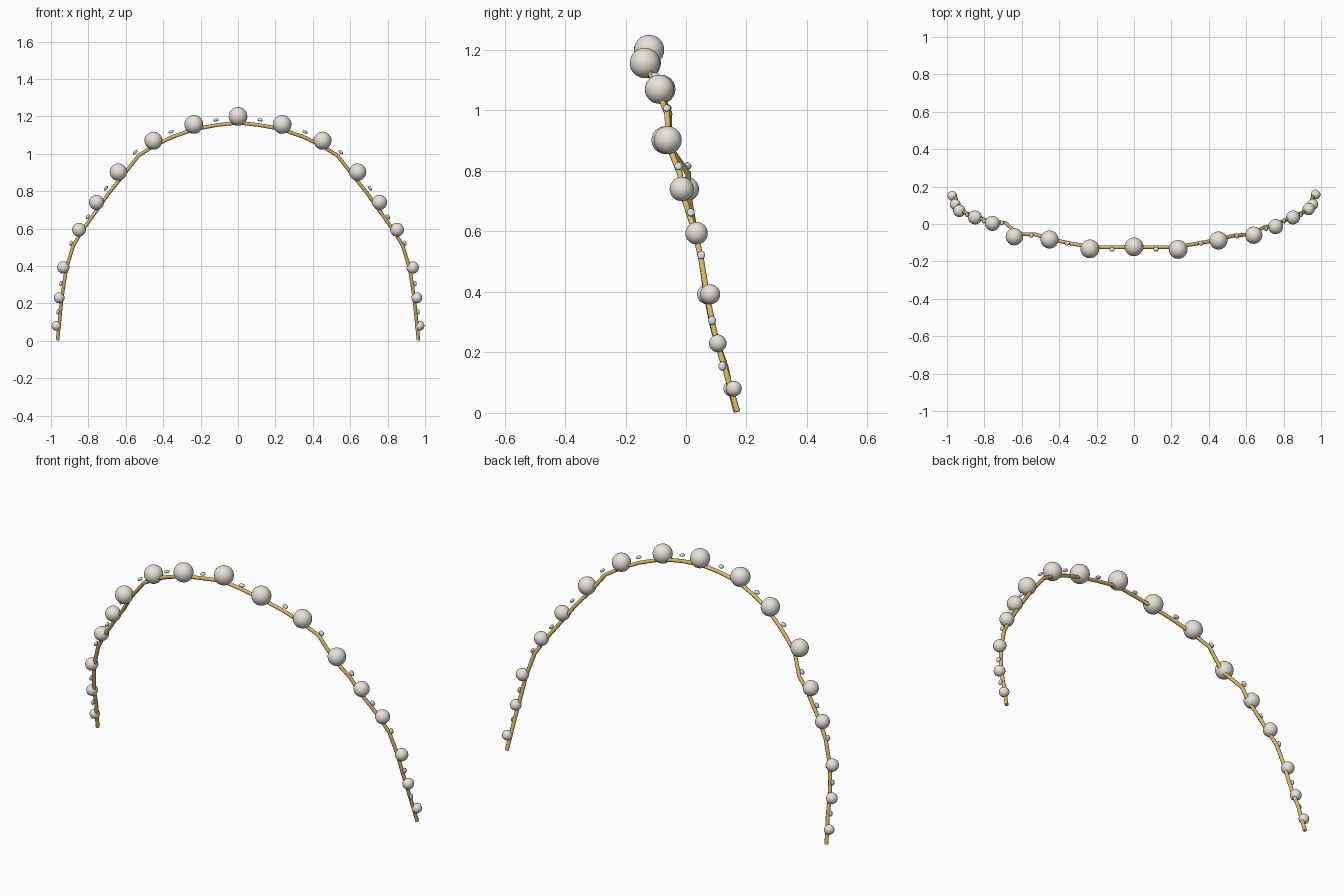
import bpy, math
from mathutils import Vector, Matrix


def material(name, rgb):
    m = bpy.data.materials.new(name)
    m.diffuse_color = (*rgb, 1)
    return m


gold = material("gold", (0.72, 0.50, 0.14))
cream = material("pearl_cream", (0.80, 0.77, 0.70))
silver = material("pale_crystal", (0.66, 0.72, 0.80))

# Pearls: x, z, radius, y on the right side, y on the left side (top to foot)
PEARLS = [
    (0.236, 1.157, 0.050, -0.136, -0.133),
    (0.452, 1.070, 0.048, -0.088, -0.083),
    (0.640, 0.902, 0.046, -0.060, -0.068),
    (0.757, 0.740, 0.040, -0.014, 0.003),
    (0.850, 0.594, 0.037, 0.035, 0.035),
    (0.934, 0.392, 0.033, 0.080, 0.070),
    (0.956, 0.230, 0.029, 0.105, 0.105),
    (0.971, 0.080, 0.026, 0.158, 0.150),
]
# Small crystals sitting between the pearls: x, z, y right, y left
CRYSTALS = [
    (0.118, 1.181, -0.135, -0.135),
    (0.358, 1.117, -0.102, -0.102),
    (0.550, 1.008, -0.064, -0.060),
    (0.706, 0.816, -0.025, 0.005),
    (0.803, 0.663, 0.016, 0.016),
    (0.893, 0.522, 0.050, 0.050),
    (0.947, 0.306, 0.086, 0.086),
    (0.963, 0.155, 0.120, 0.125),
]
# Wire bends from next to the crown down to the foot: x, z, y right, y left
WIRE = [
    (0.110, 1.154, -0.125, -0.125),
    (0.230, 1.132, -0.123, -0.123),
    (0.350, 1.090, -0.102, -0.102),
    (0.440, 1.048, -0.086, -0.082),
    (0.532, 0.990, -0.062, -0.055),
    (0.618, 0.880, -0.056, -0.056),
    (0.690, 0.790, -0.020, 0.008),
    (0.738, 0.722, -0.010, 0.008),
    (0.833, 0.588, 0.032, 0.032),
    (0.880, 0.510, 0.050, 0.050),
    (0.918, 0.386, 0.070, 0.068),
    (0.932, 0.295, 0.088, 0.086),
    (0.942, 0.230, 0.103, 0.103),
    (0.950, 0.150, 0.128, 0.132),
    (0.957, 0.080, 0.148, 0.146),
    (0.965, 0.004, 0.170, 0.166),
]


def sphere(name, loc, mat, radius=1, segs=32, rings=16):
    bpy.ops.mesh.primitive_uv_sphere_add(segments=segs, ring_count=rings,
                                         radius=radius, location=loc)
    ob = bpy.context.object
    ob.name = name
    ob.data.materials.append(mat)
    bpy.ops.object.shade_smooth()
    return ob


# Bent gold wire running foot to foot
path = [(-x, yl, z) for x, z, yr, yl in reversed(WIRE)]
path.append((0, -0.122, 1.166))
path += [(x, yr, z) for x, z, yr, yl in WIRE]
curve = bpy.data.curves.new("wire", "CURVE")
curve.dimensions = "3D"
curve.bevel_depth = 0.010
curve.bevel_resolution = 2
curve.use_fill_caps = True
spline = curve.splines.new("POLY")
spline.points.add(len(path) - 1)
for p, co in zip(spline.points, path):
    p.co = (*co, 1)
wire = bpy.data.objects.new("wire", curve)
bpy.context.collection.objects.link(wire)
curve.materials.append(gold)

# Pearls, largest at the crown
sphere("crown_pearl", (0, -0.122, 1.20), cream, 0.050)
for side, label in ((1, "right"), (-1, "left")):
    for i, (x, z, r, yr, yl) in enumerate(PEARLS):
        y = yr if side > 0 else yl
        sphere(f"{label}_pearl_{i + 1}", (side * x, y, z), cream, r)

    # Flattened crystals lying along the wire, between neighbouring pearls
    stops = [(0, 1.20)] + [(p[0], p[1]) for p in PEARLS]
    for i, (x, z, yr, yl) in enumerate(CRYSTALS):
        y = yr if side > 0 else yl
        (x0, z0), (x1, z1) = stops[i], stops[i + 1]
        along = math.atan2(-(z1 - z0), side * (x1 - x0))
        bead = sphere(f"{label}_crystal_{i + 1}", (side * x, y, z), silver, 1, 16, 8)
        bead.scale = (0.015, 0.013, 0.008)
        bead.rotation_euler = (0, along, 0)
